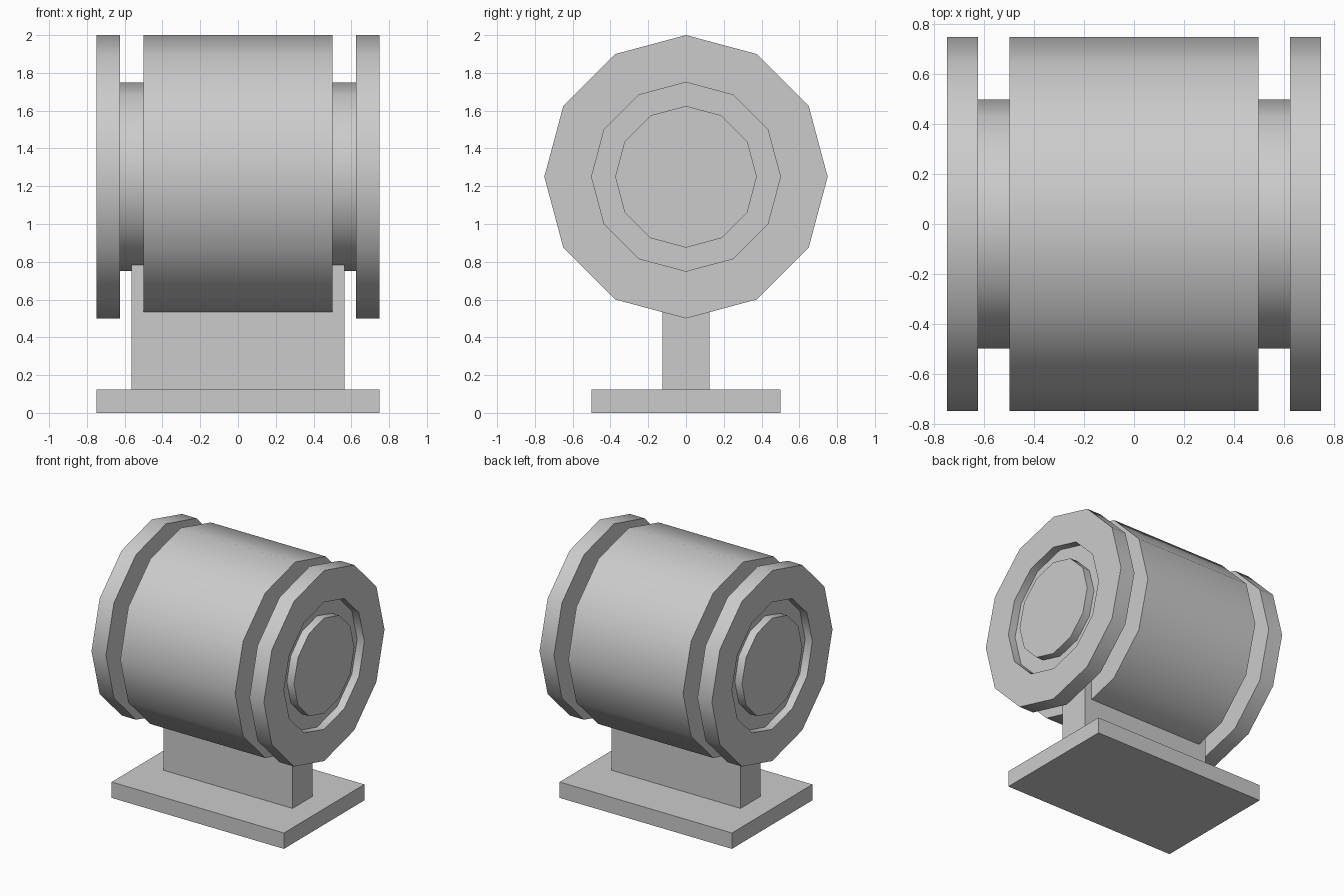
import bpy, bmesh, math

if "Cube" in bpy.data.objects:
    bpy.data.objects.remove(bpy.data.objects["Cube"])

SIDES = 12
AXIS_Z = 1.25


def add_object(name, bm):
    bmesh.ops.recalc_face_normals(bm, faces=bm.faces)
    mesh = bpy.data.meshes.new(name)
    bm.to_mesh(mesh)
    bm.free()
    obj = bpy.data.objects.new(name, mesh)
    bpy.context.collection.objects.link(obj)
    return obj


def box(name, x, y, z0, z1):
    """Box centred on x and y, given half sizes and a height range."""
    bm = bmesh.new()
    bmesh.ops.create_cube(bm, size=1)
    for v in bm.verts:
        v.co = (v.co.x * 2 * x, v.co.y * 2 * y, z0 if v.co.z < 0 else z1)
    return add_object(name, bm)


def turned(name, profile, side=1):
    """Turn an (x, radius) profile around the drum axis and cap both ends."""
    bm = bmesh.new()
    rings = []
    for x, r in profile:
        rings.append([bm.verts.new((side * x,
                                    r * math.cos(2 * math.pi * i / SIDES),
                                    AXIS_Z + r * math.sin(2 * math.pi * i / SIDES)))
                      for i in range(SIDES)])
    for a, b in zip(rings, rings[1:]):
        for i in range(SIDES):
            j = (i + 1) % SIDES
            bm.faces.new((a[i], a[j], b[j], b[i]))
    bm.faces.new(rings[0])
    bm.faces.new(rings[-1])
    obj = add_object(name, bm)
    # Smooth round the 12 sides, keep the rims sharp
    bpy.ops.object.select_all(action='DESELECT')
    obj.select_set(True)
    bpy.context.view_layer.objects.active = obj
    bpy.ops.object.shade_smooth_by_angle(angle=math.radians(40))
    return obj


# Stand
box("base_plate", 0.75, 0.5, 0, 0.125)
box("support_post", 0.5625, 0.125, 0.125, 0.80)

# Main drum
turned("drum", [(-0.5, 0.75), (0.5, 0.75)])

# Neck, flange, recessed groove and centre cap at each end
END_PROFILE = [(0.5, 0.5), (0.625, 0.5), (0.625, 0.75), (0.75, 0.75),
               (0.75, 0.5), (0.6875, 0.5), (0.6875, 0.375), (0.75, 0.375)]
for label, side in (("right", 1), ("left", -1)):
    turned("end_flange_" + label, END_PROFILE, side)
